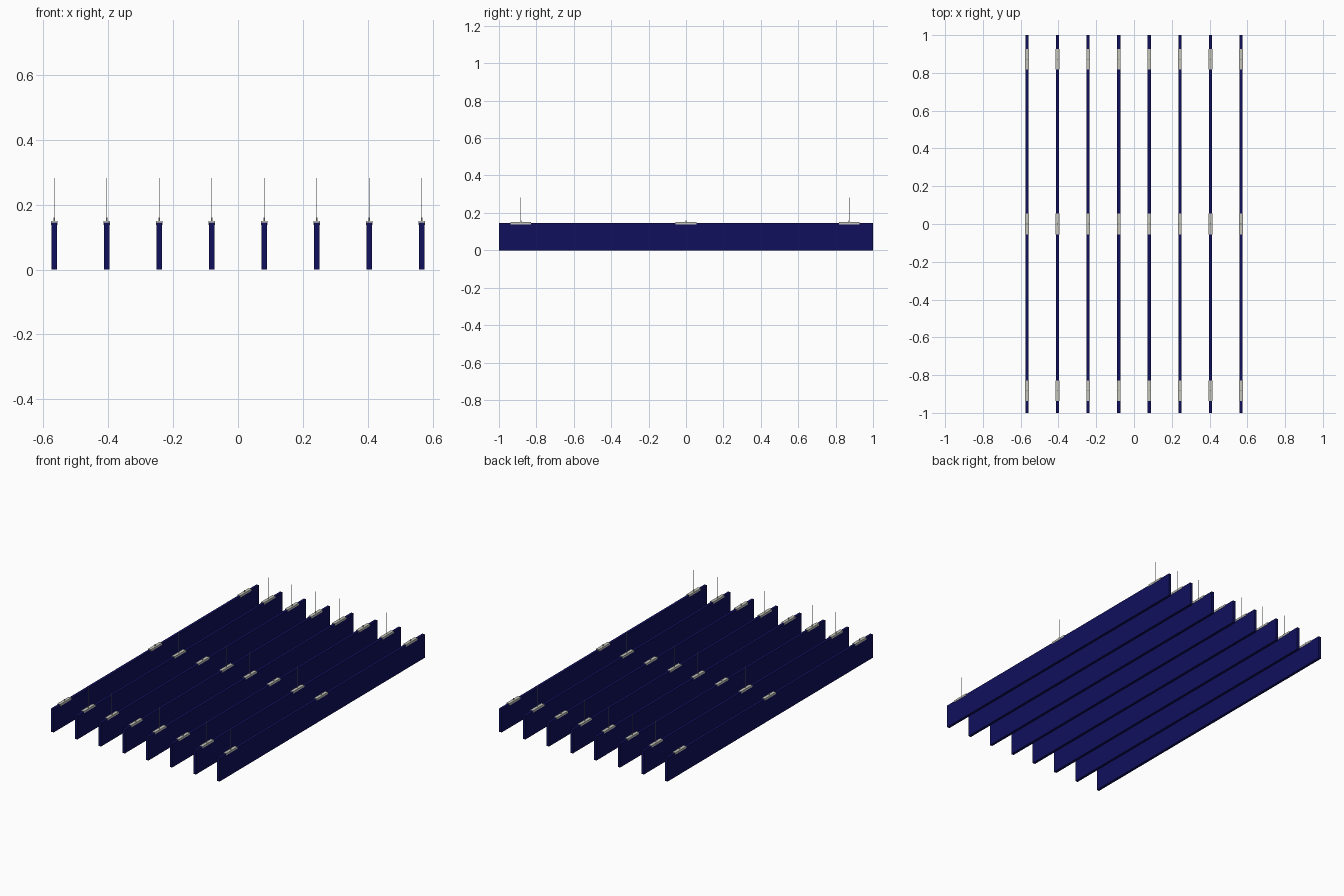
import bpy, bmesh
from mathutils import Matrix

if "Cube" in bpy.data.objects:
    bpy.data.objects.remove(bpy.data.objects["Cube"])

BLADES, PITCH = 8, 0.1618
BLADE_W, BLADE_H, LENGTH = 0.0165, 0.145, 2.0
CLIP_Y = (-0.883, 0.0, 0.872)
CLIP_L = 0.11

blue = bpy.data.materials.new("navy_felt")
blue.diffuse_color = (0.005, 0.005, 0.11, 1)
blue.use_nodes = True
blue.node_tree.nodes["Principled BSDF"].inputs["Base Color"].default_value = blue.diffuse_color
grey = bpy.data.materials.new("light_metal")
grey.diffuse_color = (0.55, 0.55, 0.5, 1)
grey.use_nodes = True
grey.node_tree.nodes["Principled BSDF"].inputs["Base Color"].default_value = grey.diffuse_color


def finish(name, bm, mat):
    me = bpy.data.meshes.new(name)
    bmesh.ops.recalc_face_normals(bm, faces=bm.faces)
    bm.to_mesh(me)
    bm.free()
    me.materials.append(mat)
    return me


def place(name, me, loc):
    ob = bpy.data.objects.new(name, me)
    ob.location = loc
    bpy.context.collection.objects.link(ob)
    return ob


def box_mesh(name, sx, sy, sz, mat):
    bm = bmesh.new()
    bmesh.ops.create_cube(bm, size=1, matrix=Matrix.Diagonal((sx, sy, sz, 1)))
    return finish(name, bm, mat)


def rod_mesh(name, r, h, mat):
    bm = bmesh.new()
    bmesh.ops.create_cone(bm, cap_ends=True, segments=8, radius1=r, radius2=r,
                          depth=h, matrix=Matrix.Translation((0, 0, h / 2)))
    return finish(name, bm, mat)


def channel_mesh(name, w, length, z0, z1, t, mat):
    # inverted U profile extruded along y
    a, b = w / 2, w / 2 - t
    prof = [(-a, z0), (-a, z1), (a, z1), (a, z0), (b, z0), (b, z1 - t), (-b, z1 - t), (-b, z0)]
    bm = bmesh.new()
    face = bm.faces.new([bm.verts.new((x, -length / 2, z)) for x, z in prof])
    ext = bmesh.ops.extrude_face_region(bm, geom=[face], use_keep_orig=True)
    vs = [g for g in ext["geom"] if isinstance(g, bmesh.types.BMVert)]
    bmesh.ops.translate(bm, verts=vs, vec=(0, length, 0))
    return finish(name, bm, mat)


blade = box_mesh("baffle", BLADE_W, LENGTH, BLADE_H, blue)
clip = channel_mesh("clip", 0.02, CLIP_L, 0.138, 0.150, 0.0015, grey)
stud = rod_mesh("stud", 0.0025, 0.011, grey)
wire = rod_mesh("wire", 0.0009, 0.132, grey)

for i in range(BLADES):
    x = (i - (BLADES - 1) / 2) * PITCH
    # hanging blade
    place(f"baffle_{i}", blade, (x, 0, BLADE_H / 2))
    # saddle clip, stud and suspension wire at each hanging point
    for j, y in enumerate(CLIP_Y):
        place(f"clip_{i}_{j}", clip, (x, y, 0))
        place(f"stud_{i}_{j}", stud, (x, y, 0.149))
        place(f"wire_{i}_{j}", wire, (x, y, 0.15))
